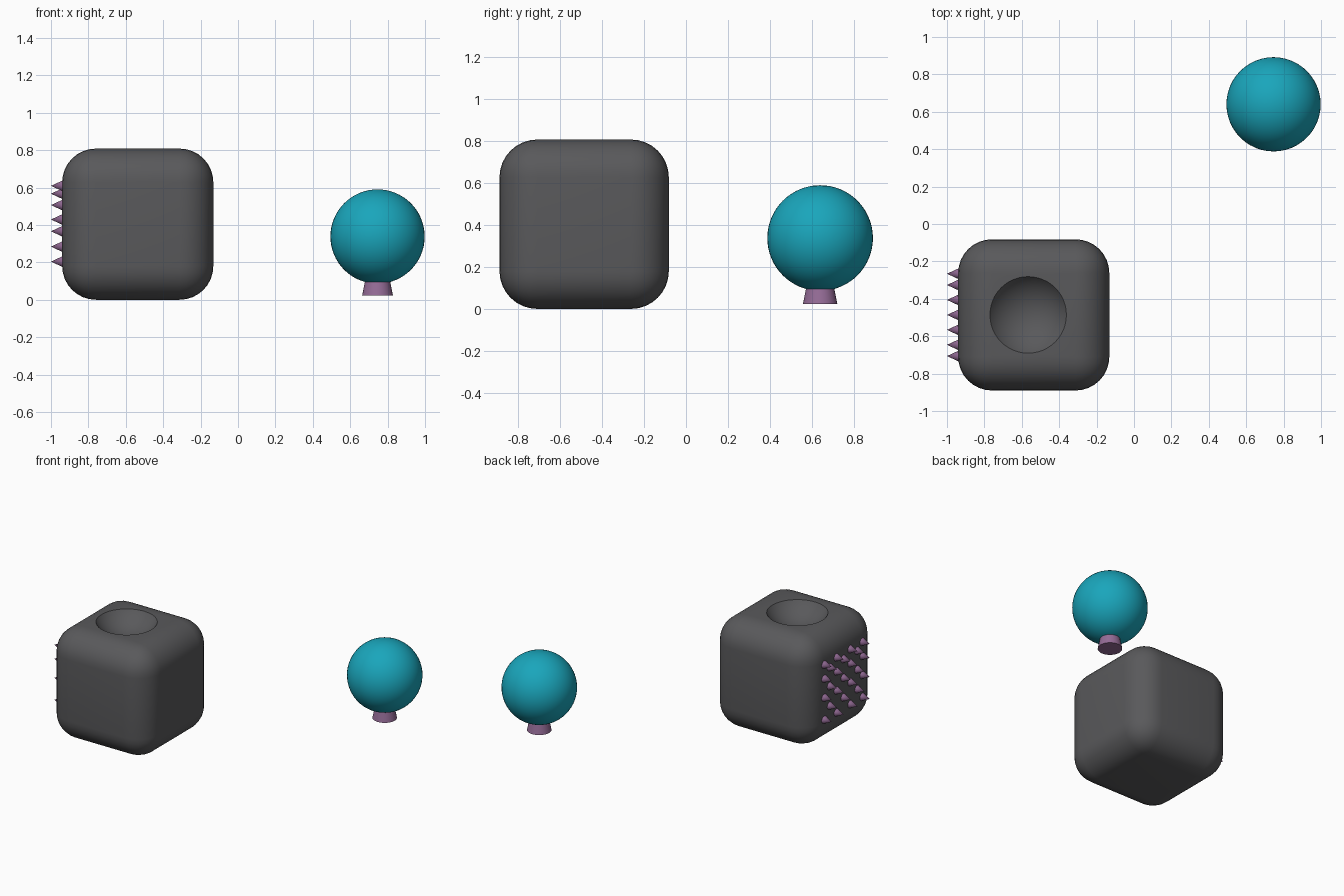
import bpy
import math

if "Cube" in bpy.data.objects:
    bpy.data.objects.remove(bpy.data.objects["Cube"])


def material(name, color):
    m = bpy.data.materials.new(name)
    m.diffuse_color = (*color, 1)
    m.use_nodes = True
    m.node_tree.nodes["Principled BSDF"].inputs["Base Color"].default_value = m.diffuse_color
    return m


def finish(name, mat):
    ob = bpy.context.object
    ob.name = name
    ob.data.materials.append(mat)
    bpy.ops.object.shade_smooth_by_angle(angle=math.radians(35))
    return ob


dark = material("dark_grey", (0.1, 0.1, 0.105))
teal = material("teal", (0.01, 0.38, 0.5))
purple = material("purple", (0.3, 0.15, 0.31))

CX, CY, CZ, SIZE = -0.536, -0.486, 0.404, 0.808

# Hollow cutter for the shallow dish in the block's top
DISH, BALL = 0.205, 0.252
rise = math.sqrt(BALL ** 2 - DISH ** 2)
bpy.ops.mesh.primitive_uv_sphere_add(segments=48, ring_count=32, radius=BALL,
                                     location=(-0.566, CY, SIZE + rise))
cutter = bpy.context.object
cutter.name = "dish_cutter"
cutter.hide_render = True

# Rounded block with the dish cut out
bpy.ops.mesh.primitive_cube_add(size=SIZE, location=(CX, CY, CZ))
block = bpy.context.object
bevel = block.modifiers.new("Bevel", "BEVEL")
bevel.width = 0.18
bevel.segments = 8
cut = block.modifiers.new("Dish", "BOOLEAN")
cut.operation = "DIFFERENCE"
cut.object = cutter
for mod in ("Bevel", "Dish"):
    bpy.ops.object.modifier_apply(modifier=mod)
finish("rounded_block", dark)
bpy.data.objects.remove(cutter, do_unlink=True)

# Staggered spikes on the block's left side
wide_rows = [0.205, 0.102, -0.038, -0.2]
narrow_rows = [0.163, 0.025, -0.12]
spots = [(y, z) for z in wide_rows for y in (-0.22, -0.08, 0.08, 0.22)]
spots += [(y, z) for z in narrow_rows for y in (-0.16, 0, 0.16)]
for i, (y, z) in enumerate(spots):
    bpy.ops.mesh.primitive_cone_add(vertices=16, radius1=0.03, depth=0.065,
                                    location=(-0.9675, CY + y, CZ + z),
                                    rotation=(0, -math.pi / 2, 0))
    finish(f"spike_{i + 1}", purple)

# Ball and its tapered plug
bpy.ops.mesh.primitive_uv_sphere_add(segments=48, ring_count=32, radius=BALL,
                                     location=(0.746, 0.64, 0.338))
finish("ball", teal)
bpy.ops.mesh.primitive_cone_add(vertices=32, radius1=0.082, radius2=0.064,
                                depth=0.09, location=(0.746, 0.64, 0.069))
finish("ball_plug", purple)
